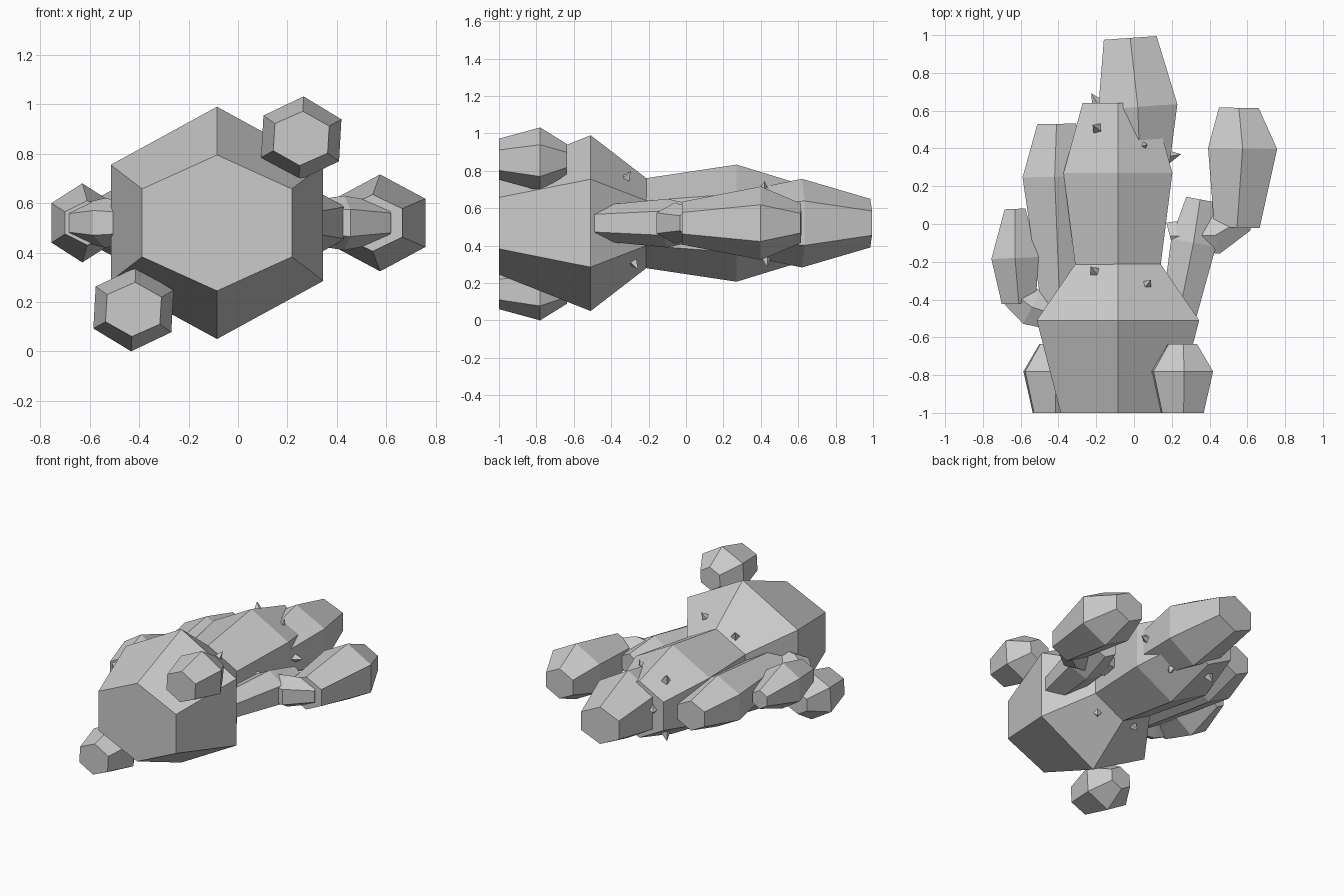
import bpy, bmesh, math
from mathutils import Vector

ZC = 0.52  # height of the plant's lying axis


def hex_segment(name, rings, z=ZC, twist=0.0):
    """Closed six-sided segment; rings are (x, y, half_width, half_height)."""
    bm = bmesh.new()
    axis = Vector((rings[-1][0] - rings[0][0], rings[-1][1] - rings[0][1], 0)).normalized()
    side = axis.cross(Vector((0, 0, 1)))
    loops = []
    for x, y, hw, hh in rings:
        loop = []
        for k in range(6):
            a = math.radians(60 * k + twist)
            p = Vector((x, y, z)) + side * (hw / 0.866 * math.sin(a))
            p.z += hh * math.cos(a)
            loop.append(bm.verts.new(p))
        loops.append(loop)
    for a, b in zip(loops, loops[1:]):
        for i in range(6):
            j = (i + 1) % 6
            bm.faces.new((a[i], a[j], b[j], b[i]))
    bm.faces.new(loops[0][::-1])
    bm.faces.new(loops[-1])
    bmesh.ops.recalc_face_normals(bm, faces=bm.faces)
    mesh = bpy.data.meshes.new(name)
    bm.to_mesh(mesh)
    bm.free()
    ob = bpy.data.objects.new(name, mesh)
    bpy.context.collection.objects.link(ob)
    return ob


def spike(pos, direction):
    """Small four-sided thorn."""
    d = Vector(direction).normalized()
    bpy.ops.mesh.primitive_cone_add(vertices=4, radius1=0.036, radius2=0, depth=0.07,
                                    location=Vector(pos) + d * 0.015,
                                    rotation=d.to_track_quat('Z', 'Y').to_euler())
    bpy.context.object.name = "thorn"


# Trunk: three overlapping segments
hex_segment("trunk_base", [(-0.085, -1, 0.303, 0.275), (-0.085, -0.51, 0.43, 0.47),
                           (-0.085, -0.16, 0.19, 0.20)])
hex_segment("trunk_middle", [(-0.085, -0.25, 0.222, 0.235), (-0.085, 0.27, 0.288, 0.313),
                             (-0.085, 0.64, 0.187, 0.20)])
hex_segment("trunk_tip", [(0.035, 0.2, 0.14, 0.15), (0.02, 0.62, 0.21, 0.237),
                          (-0.02, 0.985, 0.14, 0.13)])

# Right arm: stem, elbow and raised tip
hex_segment("right_arm_stem", [(0.23, -0.52, 0.09, 0.09), (0.315, -0.1, 0.12, 0.13),
                               (0.35, 0.13, 0.075, 0.08)])
hex_segment("right_arm_elbow", [(0.19, -0.065, 0.075, 0.075), (0.43, -0.06, 0.1, 0.11),
                                (0.6, 0.04, 0.075, 0.08)])
hex_segment("right_arm_tip", [(0.545, -0.02, 0.12, 0.115), (0.575, 0.4, 0.183, 0.196),
                              (0.555, 0.615, 0.105, 0.105)])

# Left arm: inner branch, elbow and outer branch
hex_segment("left_arm_inner", [(-0.39, -0.5, 0.09, 0.09), (-0.42, 0.25, 0.17, 0.18),
                               (-0.41, 0.53, 0.102, 0.105)])
hex_segment("left_arm_elbow", [(-0.42, -0.48, 0.085, 0.085), (-0.54, -0.44, 0.1, 0.1),
                               (-0.65, -0.36, 0.075, 0.075)])
hex_segment("left_arm_outer", [(-0.61, -0.42, 0.09, 0.09), (-0.63, -0.18, 0.125, 0.16),
                               (-0.63, 0.08, 0.055, 0.065)])

# Buds at the base
for name, x, z, t in (("upper_bud", 0.256, 0.862, 3), ("lower_bud", -0.423, 0.17, 3)):
    hex_segment(name, [(x, -1, 0.11, 0.11), (x, -0.78, 0.158, 0.17),
                       (x, -0.635, 0.075, 0.08)], z, t)

# Thorns
for pos, d in (
    ((-0.20, 0.51, 0.71), (-0.4, 0.3, 0.9)), ((0.05, 0.415, 0.70), (0.4, 0.1, 0.9)),
    ((-0.21, -0.25, 0.73), (-0.4, 0.5, 0.8)), ((0.07, -0.32, 0.76), (0.4, 0.5, 0.8)),
    ((-0.20, 0.51, 0.33), (-0.4, 0.3, -0.9)), ((0.05, 0.43, 0.33), (0.4, 0.1, -0.9)),
    ((-0.21, -0.26, 0.31), (-0.4, 0.5, -0.8)), ((0.07, -0.28, 0.31), (0.4, 0.5, -0.8)),
    ((0.20, 0.36, 0.53), (1, 0.2, 0)), ((-0.20, 0.65, 0.55), (-0.5, 0.8, 0)),
):
    spike(pos, d)
